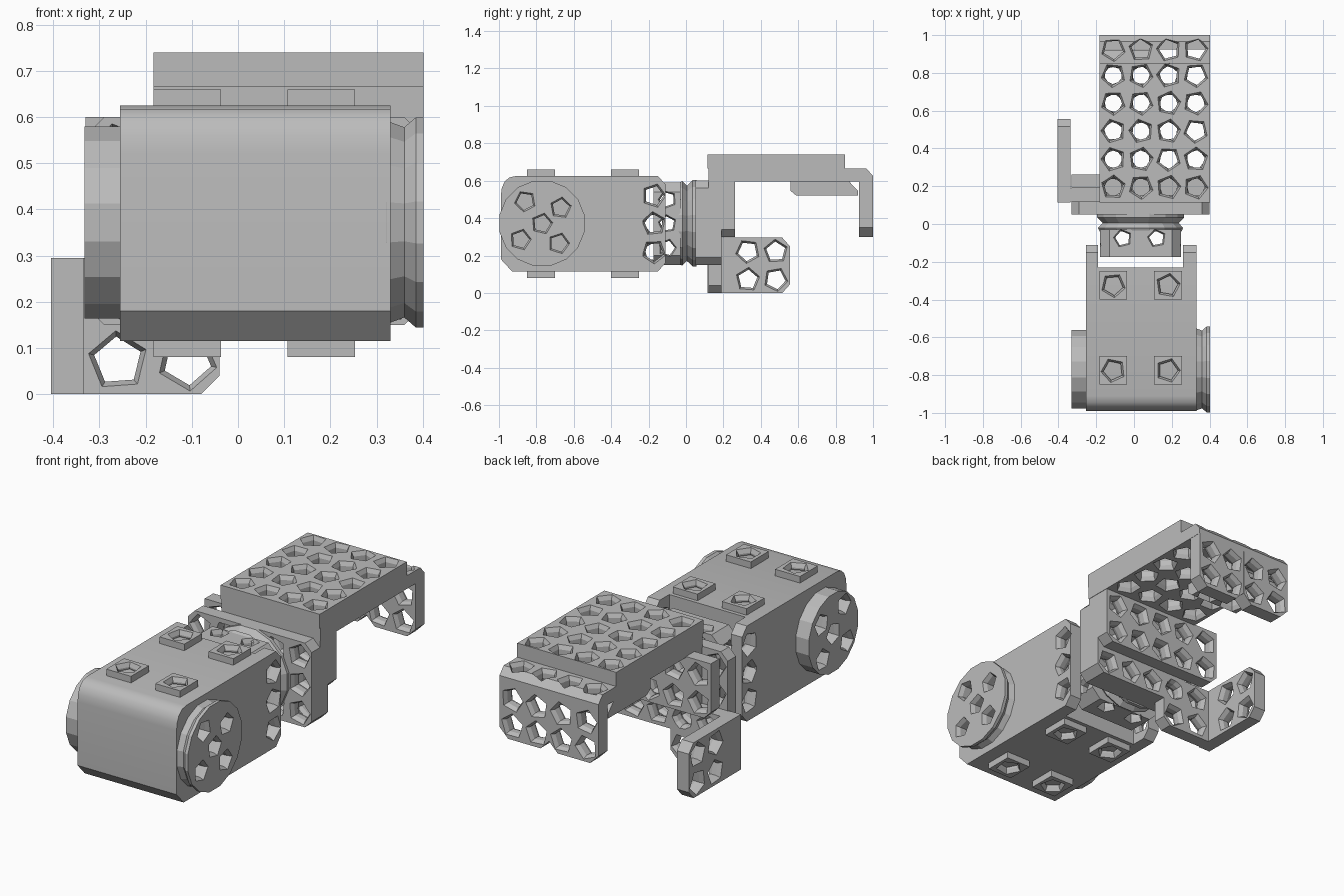
import bpy, bmesh, math, random
from mathutils import Vector

random.seed(4)
if "Cube" in bpy.data.objects:
    bpy.data.objects.remove(bpy.data.objects["Cube"], do_unlink=True)

GREY = bpy.data.materials.new("plain_grey")
GREY.use_nodes = True
GREY.diffuse_color = (0.5, 0.5, 0.5, 1)
GREY.node_tree.nodes["Principled BSDF"].inputs["Base Color"].default_value = (0.5, 0.5, 0.5, 1)


def place(u, v, w, axis):
    """Map profile coordinates (u, v) and depth w to space."""
    return Vector({"x": (w, u, v), "y": (u, w, v), "z": (u, v, w)}[axis])


def finish(name, bm):
    bmesh.ops.recalc_face_normals(bm, faces=bm.faces)
    mesh = bpy.data.meshes.new(name)
    bm.to_mesh(mesh)
    bm.free()
    mesh.materials.append(GREY)
    obj = bpy.data.objects.new(name, mesh)
    bpy.context.collection.objects.link(obj)
    return obj


def add_rings(bm, rings, axis):
    """Skin a stack of (points, depth) rings and cap both ends."""
    loops = [[bm.verts.new(place(u, v, w, axis)) for u, v in pts] for pts, w in rings]
    for a, b in zip(loops, loops[1:]):
        for i in range(len(a)):
            j = (i + 1) % len(a)
            bm.faces.new((a[i], a[j], b[j], b[i]))
    bm.faces.new(loops[0])
    bm.faces.new(loops[-1])


def prism(name, pts, axis, lo, hi):
    bm = bmesh.new()
    add_rings(bm, [(pts, lo), (pts, hi)], axis)
    return finish(name, bm)


def ngon(cu, cv, r, n, turn=0.0):
    angles = [turn + math.tau * i / n for i in range(n)]
    return [(cu + r * math.cos(a), cv + r * math.sin(a)) for a in angles]


def lathe(name, centre, axis, steps, n=16):
    bm = bmesh.new()
    add_rings(bm, [(ngon(*centre, r, n, math.pi / n), w) for r, w in steps], axis)
    return finish(name, bm)


def rect(u0, u1, v0, v1, low=0.0, high=0.0):
    """Rectangle with the corners cut at its low-v and high-v ends."""
    pts = []
    for u, v, c, order in ((u0, v0, low, 1), (u1, v0, low, 0),
                           (u1, v1, high, 1), (u0, v1, high, 0)):
        su, sv = (1 if u == u0 else -1), (1 if v == v0 else -1)
        pair = [(u + su * c, v), (u, v + sv * c)]
        if c == 0:
            pts.append((u, v))
        else:
            pts += pair[::-1] if order else pair
    return pts


def grid(us, vs):
    return [(u, v) for u in us for v in vs]


def drill(obj, axis, lo, hi, centres, r=0.053):
    """Cut countersunk five-sided holes."""
    bm = bmesh.new()
    wide, sink, over = r * 1.28, 0.022, 0.004
    for u, v in centres:
        t = random.uniform(0, math.tau)
        add_rings(bm, [(ngon(u, v, k, 5, t), w) for k, w in (
            (wide, lo - over), (r, lo + sink), (r, hi - sink), (wide, hi + over))], axis)
    cutter = finish("hole_cutter", bm)
    cutter.hide_render = True
    mod = obj.modifiers.new("holes", "BOOLEAN")
    mod.operation, mod.solver, mod.object = "DIFFERENCE", "EXACT", cutter
    bpy.context.view_layer.objects.active = obj
    bpy.ops.object.modifier_apply(modifier=mod.name)
    bpy.data.objects.remove(cutter, do_unlink=True)


def plate(name, pts, axis, lo, hi, centres):
    obj = prism(name, pts, axis, lo, hi)
    drill(obj, axis, lo, hi, centres)
    return obj


# Motor housing with rounded nose
nose = [(-0.23, 0.115), (-0.93, 0.115), (-0.99, 0.18), (-0.99, 0.52), (-0.985, 0.56),
        (-0.97, 0.595), (-0.945, 0.617), (-0.91, 0.625), (-0.23, 0.625)]
housing = prism("motor_housing", nose, "x", -0.255, 0.33)
bpy.ops.object.select_all(action="DESELECT")
housing.select_set(True)
bpy.context.view_layer.objects.active = housing
bpy.ops.object.shade_smooth_by_angle(angle=math.radians(32))

# Side cheeks at the housing rear
cheek = [(-0.235, 0.115), (-0.15, 0.115), (-0.11, 0.16), (-0.11, 0.58), (-0.15, 0.625), (-0.235, 0.625)]
for name, lo, hi in (("cheek_right", -0.255, -0.19), ("cheek_left", 0.26, 0.33)):
    plate(name, cheek, "x", lo, hi, grid([-0.172], [0.22, 0.37, 0.52]))

# Mounting pads above and below
for side, lo, hi in (("top", 0.61, 0.66), ("bottom", 0.08, 0.13)):
    for row, y in (("front", -0.775), ("rear", -0.325)):
        for hand, x in (("right", -0.11), ("left", 0.18)):
            plate(f"pad_{side}_{row}_{hand}", rect(x - 0.073, x + 0.073, y - 0.075, y + 0.075),
                  "z", lo, hi, [(x, y)])

# Rotating horns on both sides
horn_holes = [(-0.77, 0.37), (-0.86, 0.49), (-0.67, 0.455), (-0.885, 0.285), (-0.68, 0.265)]
horn = lathe("horn_left", (-0.77, 0.372), "x",
             [(0.225, 0.32), (0.21, 0.36), (0.232, 0.385), (0.232, 0.402)])
drill(horn, "x", 0.32, 0.402, horn_holes, 0.047)
horn = lathe("horn_right", (-0.77, 0.372), "x", [(0.212, -0.332), (0.212, -0.25)])
drill(horn, "x", -0.332, -0.25, horn_holes, 0.047)

# Coupling block and waist joining motor to gripper
block = prism("coupling_block", rect(-0.18, 0.25, 0.15, 0.59, 0.05, 0.05), "y", -0.175, -0.03)
drill(block, "z", 0.15, 0.59, [(0.12, -0.075), (-0.06, -0.075)], 0.04)
drill(block, "x", -0.18, 0.25, [(-0.1, 0.24), (-0.1, 0.37), (-0.1, 0.5)], 0.04)
lathe("coupling_waist", (0.035, 0.372), "y",
      [(0.22, -0.04), (0.23, -0.02), (0.205, 0.005), (0.235, 0.035), (0.235, 0.055)])

# Gripper back plates
COLS = [-0.257, -0.11, 0.035, 0.18, 0.327]
ROWS = [0.222, 0.372, 0.522]
plate("back_plate_outer", rect(-0.33, 0.4, 0.15, 0.6, 0.04, 0.04), "y", 0.05, 0.12, grid(COLS, ROWS))
plate("back_plate_middle", rect(-0.18, 0.4, 0.15, 0.6, 0.04), "y", 0.12, 0.19, grid(COLS[1:], ROWS))
plate("back_plate_inner", rect(-0.33, 0.4, 0.3, 0.6, 0.04), "y", 0.19, 0.262, grid(COLS, ROWS[1:]))

# Lower finger: flange and forward blade
plate("lower_finger_flange", rect(-0.4, -0.04, 0, 0.295, 0.04, 0.04), "y", 0.12, 0.19,
      grid([-0.26, -0.11], [0.072, 0.222]))
blade = [(0.115, 0), (0.515, 0), (0.555, 0.045), (0.555, 0.25), (0.515, 0.295), (0.115, 0.295)]
plate("lower_finger_blade", blade, "x", -0.405, -0.335, grid([0.33, 0.48], [0.072, 0.222]))

# Upper jaw: top plate over a bent bracket
JAW_X = [-0.11, 0.037, 0.183, 0.327]
JAW_Y = [0.195, 0.343, 0.492, 0.64, 0.787]
plate("jaw_top_plate", rect(-0.183, 0.402, 0.115, 0.85), "z", 0.665, 0.74, grid(JAW_X, JAW_Y))
arm = [(0.12, 0.595), (1, 0.595), (1, 0.625), (0.965, 0.665), (0.12, 0.665)]
jaw = prism("jaw_arm", arm, "x", -0.183, 0.402)
drill(jaw, "z", 0.595, 0.665, grid(JAW_X, JAW_Y + [0.925]))
for hand, x0, cols in (("right", -0.183, JAW_X[:2]), ("left", 0.11, JAW_X[2:])):
    plate(f"jaw_tip_{hand}", rect(x0, x0 + 0.291, 0.3, 0.6, 0.05), "y", 0.925, 1,
          grid(cols, [0.375, 0.515]))

# Inner jaw bracket with longer tip
inner = [(0.56, 0.545), (0.59, 0.52), (0.92, 0.52), (0.92, 0.545), (0.87, 0.598), (0.56, 0.598)]
arm = prism("inner_jaw_arm", inner, "x", -0.183, 0.11)
drill(arm, "z", 0.52, 0.598, grid(JAW_X[:2], JAW_Y[3:]))
plate("inner_jaw_tip", rect(-0.183, 0.11, 0.15, 0.53, 0.05), "y", 0.85, 0.922,
      grid(JAW_X[:2], [0.225, 0.37, 0.478]))
